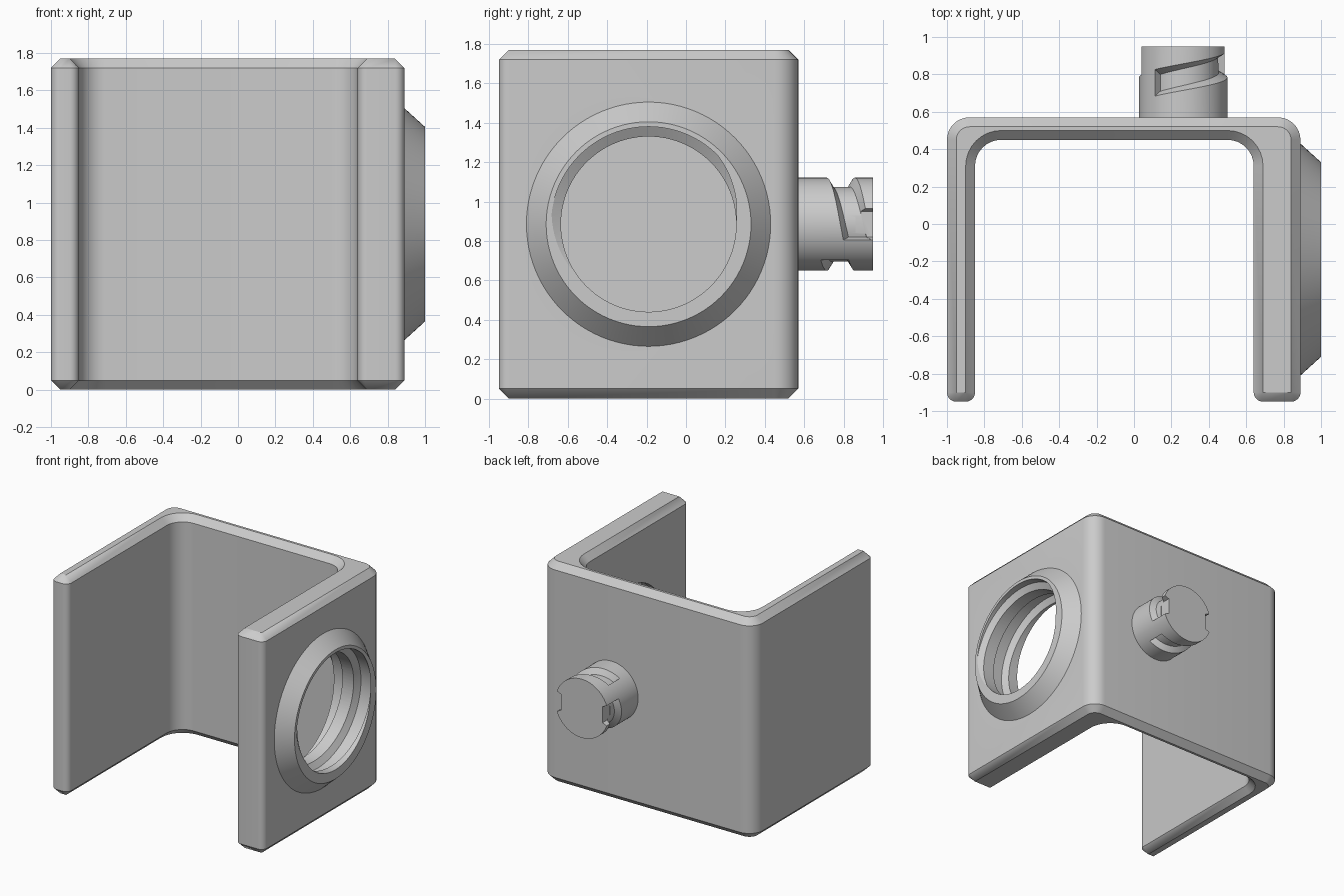
import bpy, bmesh, math
from mathutils import Vector

cube = bpy.data.objects.get("Cube")
if cube:
    bpy.data.objects.remove(cube)

grey = bpy.data.materials.new("light grey")
grey.use_nodes = True
COLOUR = (0.6, 0.6, 0.6, 1)
grey.diffuse_color = COLOUR
grey.node_tree.nodes["Principled BSDF"].inputs["Base Color"].default_value = COLOUR

HEIGHT, BEVEL = 1.77, 0.05
MID_Z = 0.885
RIM_Y, PIN_X = -0.19, 0.263


def loft(name, rings):
    """Skin a closed solid over rings of equal point count."""
    bm = bmesh.new()
    rows = [[bm.verts.new(p) for p in ring] for ring in rings]
    n = len(rows[0])
    for a, b in zip(rows, rows[1:]):
        for i in range(n):
            j = (i + 1) % n
            bm.faces.new((a[i], a[j], b[j], b[i]))
    bm.faces.new(rows[0])
    bm.faces.new(rows[-1])
    bmesh.ops.remove_doubles(bm, verts=bm.verts, dist=0.0005)
    bmesh.ops.recalc_face_normals(bm, faces=bm.faces)
    mesh = bpy.data.meshes.new(name)
    bm.to_mesh(mesh)
    bm.free()
    mesh.materials.append(grey)
    obj = bpy.data.objects.new(name, mesh)
    bpy.context.collection.objects.link(obj)
    return obj


def on_rim(r, t, a):
    return (a, RIM_Y + r * math.cos(t), MID_Z + r * math.sin(t))


def on_pin(r, t, a):
    return (PIN_X + r * math.cos(t), a, MID_Z + r * math.sin(t))


def lathe(name, place, profile, sides=96):
    return loft(name, [[place(r, math.tau * i / sides, a) for i in range(sides)]
                       for r, a in profile])


def helix(name, place, section, start, end, a_start, a_end, steps):
    """Sweep a section of (radius, axial offset) along a helix."""
    rings = []
    for i in range(steps + 1):
        f = i / steps
        t = math.radians(start + (end - start) * f)
        rings.append([place(r, t, a_start + (a_end - a_start) * f + da)
                      for r, da in section])
    return loft(name, rings)


def combine(obj, other, operation):
    mod = obj.modifiers.new("combine", 'BOOLEAN')
    mod.operation, mod.solver, mod.object = operation, 'EXACT', other
    bpy.context.view_layer.objects.active = obj
    bpy.ops.object.modifier_apply(modifier=mod.name)
    bpy.data.objects.remove(other)


def u_outline(inset, z):
    """U-shaped outline with rounded corners, moved inward by inset."""
    # Corner position, radius
    corners = [(-1, -0.95, 0.05), (-0.85, -0.95, 0.05), (-0.85, 0.45, 0.14),
               (0.64, 0.45, 0.14), (0.64, -0.95, 0.05), (0.89, -0.95, 0.05),
               (0.89, 0.57, 0.12), (-1, 0.57, 0.12)]
    points = []
    for i, (x, y, radius) in enumerate(corners):
        here = Vector((x, y))
        u = (Vector(corners[i - 1][:2]) - here).normalized()
        v = (Vector(corners[(i + 1) % len(corners)][:2]) - here).normalized()
        centre = here + (u + v) * radius
        # Concave corners grow as the outline shrinks
        concave = u.x * v.y - u.y * v.x > 0
        r = radius + inset if concave else radius - inset
        for k in range(9):
            t = math.pi / 2 * k / 8
            p = centre - v * r * math.cos(t) - u * r * math.sin(t)
            points.append((p.x, p.y, z))
    return points


# Bracket body with chamfered top and bottom
bracket = loft("bracket", [u_outline(BEVEL, 0), u_outline(0, BEVEL),
                           u_outline(0, HEIGHT - BEVEL), u_outline(BEVEL, HEIGHT)])

# Conical socket rim, bore and internal thread
combine(bracket, lathe("rim", on_rim, [(0.62, 0.8), (0.62, 0.89), (0.52, 1.0)]), 'UNION')
combine(bracket, lathe("bore", on_rim, [(0.445, 0.5), (0.445, 1.1)]), 'DIFFERENCE')
thread = [(0.42, -0.09), (0.495, -0.045), (0.495, 0.045), (0.42, 0.09)]
combine(bracket, helix("thread", on_rim, thread, -450, 210, 0.61, 1.07, 170), 'DIFFERENCE')

# Pin with two spiral locking grooves that open at its end
pin = lathe("locking_pin", on_pin, [(0.236, 0.5), (0.236, 0.95)])
groove = [(0.19, -0.045), (0.26, -0.085), (0.26, 0.085), (0.19, 0.045)]
for turn in (0, 180):
    combine(pin, helix("groove", on_pin, groove, turn - 20, turn + 130,
                       0.87, 0.755, 40), 'DIFFERENCE')
    side = 1 if turn == 0 else -1
    slot = [[(PIN_X + side * x, y, MID_Z + z) for x, z in
             ((0.185, -0.065), (0.27, -0.1), (0.27, 0.1), (0.185, 0.065))]
            for y in (0.86, 1.0)]
    combine(pin, loft("slot", slot), 'DIFFERENCE')

# Smooth curves, sharp edges
for obj in (bracket, pin):
    bpy.ops.object.select_all(action='DESELECT')
    obj.select_set(True)
    bpy.context.view_layer.objects.active = obj
    bpy.ops.object.shade_smooth_by_angle(angle=math.radians(25))
